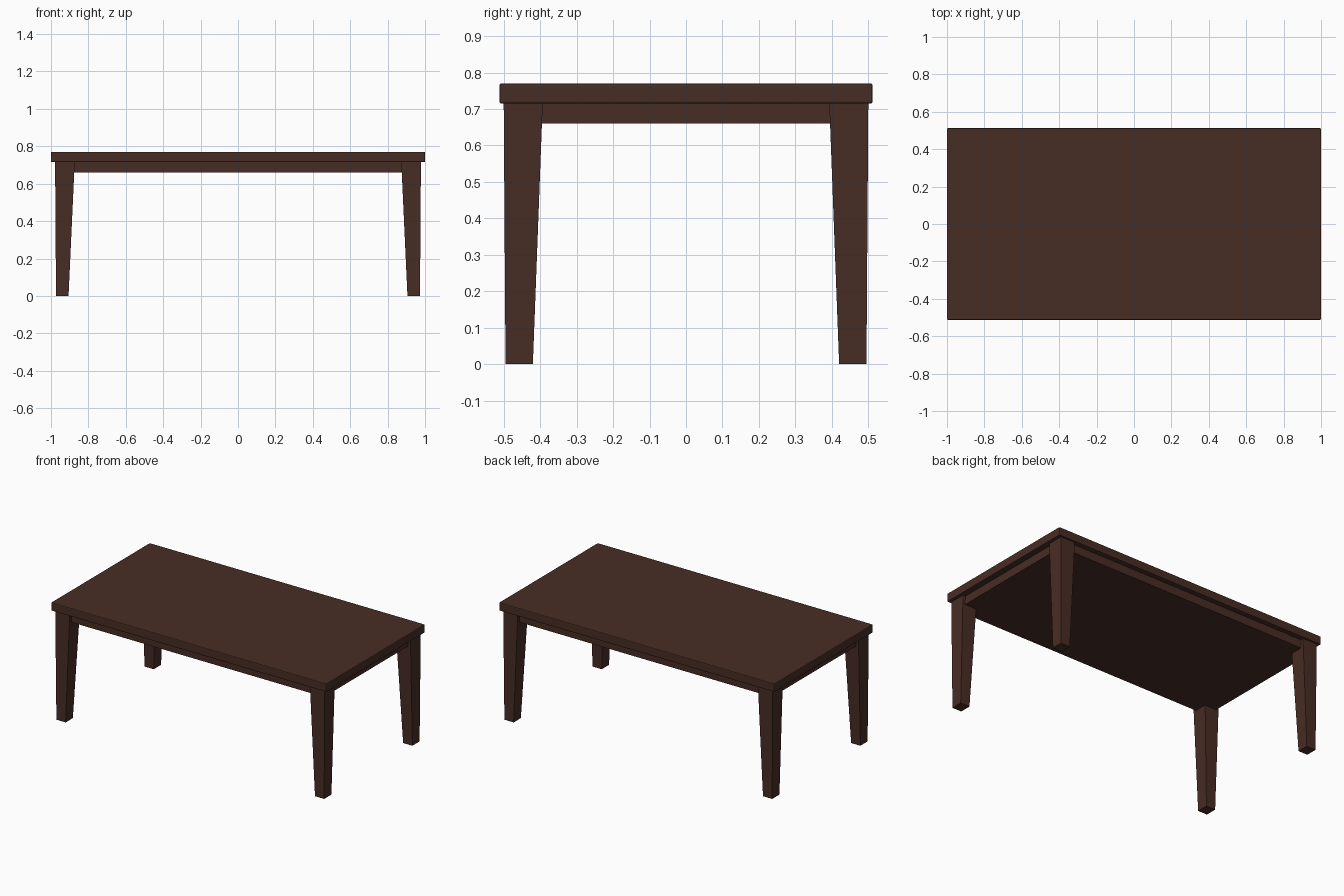
import bpy, bmesh

if "Cube" in bpy.data.objects:
    bpy.data.objects.remove(bpy.data.objects["Cube"])

wood = bpy.data.materials.new("dark_brown_wood")
wood.diffuse_color = (0.064, 0.026, 0.018, 1)
wood.use_nodes = True
wood.node_tree.nodes["Principled BSDF"].inputs["Base Color"].default_value = wood.diffuse_color


def block(name, lower, upper, bevel=0):
    """Box or tapered box from two rectangles (x0, x1, y0, y1, z)."""
    bm = bmesh.new()
    rings = []
    for x0, x1, y0, y1, z in (lower, upper):
        rings.append([bm.verts.new(p) for p in
                      ((x0, y0, z), (x1, y0, z), (x1, y1, z), (x0, y1, z))])
    low, high = rings
    bm.faces.new(low[::-1])
    bm.faces.new(high)
    for i in range(4):
        j = (i + 1) % 4
        bm.faces.new((low[i], low[j], high[j], high[i]))
    bmesh.ops.recalc_face_normals(bm, faces=bm.faces)
    mesh = bpy.data.meshes.new(name)
    bm.to_mesh(mesh)
    bm.free()
    mesh.materials.append(wood)
    obj = bpy.data.objects.new(name, mesh)
    bpy.context.collection.objects.link(obj)
    if bevel:
        mod = obj.modifiers.new("softened_edges", 'BEVEL')
        mod.width = bevel
        mod.segments = 2
    return obj


# Table top with slightly softened edges
block("table_top", (-1, 1, -0.512, 0.512, 0.715), (-1, 1, -0.512, 0.512, 0.77), 0.005)

# Solid apron under the top, set back a little from the leg faces
block("apron", (-0.96, 0.96, -0.479, 0.479, 0.66), (-0.96, 0.96, -0.479, 0.479, 0.716))

# Four tapered legs, mirrored to each corner
for sy, side in ((-1, "front"), (1, "back")):
    for sx, hand in ((-1, "left"), (1, "right")):
        foot = (sx * 0.906, sx * 0.973, sy * 0.42, sy * 0.495, 0)
        head = (sx * 0.873, sx * 0.978, sy * 0.393, sy * 0.5, 0.716)
        block(f"{side}_{hand}_leg", foot, head)
